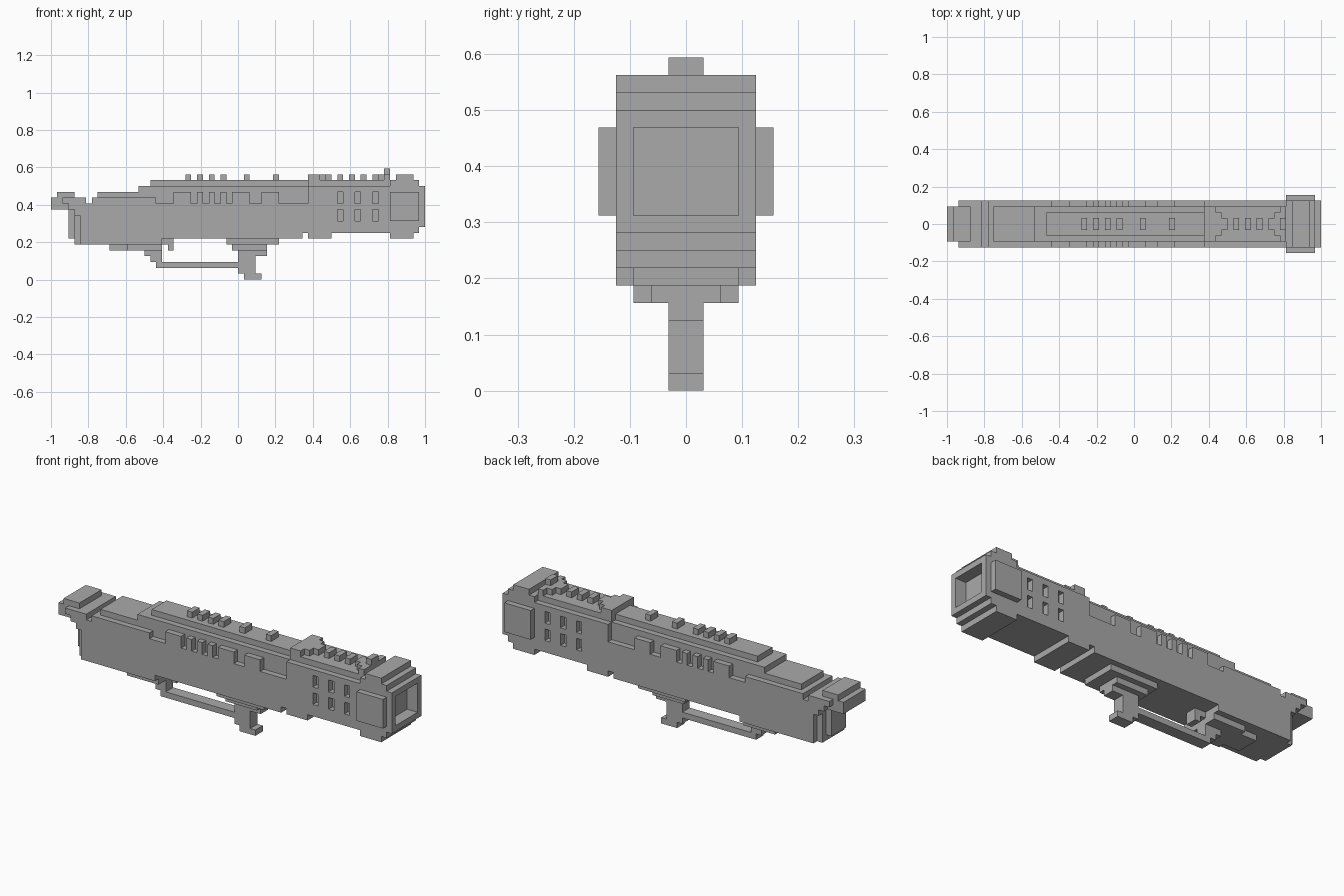
import bpy
import bmesh

UNIT = 1 / 32  # one block of the grid

old = bpy.data.objects.get("Cube")
if old:
    bpy.data.objects.remove(old, do_unlink=True)

grey = bpy.data.materials.new("plain grey")
grey.use_nodes = True
colour = (0.4, 0.4, 0.4, 1)
grey.diffuse_color = colour
grey.node_tree.nodes["Principled BSDF"].inputs["Base Color"].default_value = colour


def prism(name, profile, half, centre=0):
    """Extrude a side profile (x, z) across y, centred on the given y."""
    bm = bmesh.new()
    verts = [bm.verts.new((x * UNIT, (centre - half) * UNIT, z * UNIT)) for x, z in profile]
    face = bm.faces.new(verts)
    result = bmesh.ops.extrude_face_region(bm, geom=[face])
    moved = [v for v in result["geom"] if isinstance(v, bmesh.types.BMVert)]
    bmesh.ops.translate(bm, verts=moved, vec=(0, 2 * half * UNIT, 0))
    bmesh.ops.recalc_face_normals(bm, faces=bm.faces[:])
    mesh = bpy.data.meshes.new(name)
    bm.to_mesh(mesh)
    bm.free()
    mesh.materials.append(grey)
    obj = bpy.data.objects.new(name, mesh)
    bpy.context.scene.collection.objects.link(obj)
    return obj


def box(name, left, right, bottom, top, half, centre=0):
    corners = [(left, bottom), (right, bottom), (right, top), (left, top)]
    return prism(name, corners, half, centre)


def cut(target, cutter):
    mod = target.modifiers.new(cutter.name, "BOOLEAN")
    mod.operation = "DIFFERENCE"
    mod.solver = "EXACT"
    mod.object = cutter
    cutter.hide_render = True
    cutter.hide_viewport = True
    cutter.display_type = "WIRE"


# Main body: stepped underside, then the notched upper edge from front to rear
underside = [(-30, 13), (-29, 13), (-29, 12), (-28, 12), (-28, 11), (-27, 11),
             (-27, 6), (-13, 6), (-13, 7), (11, 7), (11, 8), (12, 8), (12, 7),
             (16, 7), (16, 8), (26, 8), (26, 16), (12, 16), (12, 13)]
notched_edge = []
for left, right in [(4, 7), (-1, 2), (-3, -2), (-5, -4), (-7, -6), (-11, -8)]:
    notched_edge += [(right, 13), (right, 15), (left, 15), (left, 13)]
rear_edge = [(-14, 13), (-14, 14), (-25, 14), (-25, 13), (-26, 13), (-26, 14), (-30, 14)]
body = prism("main_body", underside + notched_edge + rear_edge, 4)

# Vent windows on both sides
for x in (17, 20, 23):
    for z in (10, 13):
        for side in (-1, 1):
            cut(body, box("vent_cutter", x, x + 1, z, z + 2, 1, side * 4))

# Stepped top deck
box("rear_deck", -24, 12, 12, 15, 3)
box("middle_deck", -17, 12, 15, 16, 3)
box("upper_deck", -15, 12, 16, 17, 2)
box("front_deck", 12, 26, 16, 17, 3)

# Small blocks along the top
for x in (-9, -7, -5, -3, 1, 6, 17, 19, 21):
    box("top_block", x, x + 1, 17, 18, 1)

# Tapered raised ends of the front deck
for i in range(3):
    box("rear_taper", 12, 14 + i, 17, 18, 3 - i)
    box("front_taper", 25 - i, 26, 17, 18, 3 - i)
box("front_sight", 25, 26, 18, 19, 1)

# Muzzle block with square recess and side plates
muzzle = prism("muzzle", [(26, 7), (30, 7), (30, 8), (31, 8), (31, 9), (32, 9),
                          (32, 16), (31, 16), (31, 17), (30, 17), (30, 18),
                          (27, 18), (27, 17), (26, 17)], 4)
cut(muzzle, box("recess_cutter", 30, 33, 10, 15, 3))
for side in (-1, 1):
    box("muzzle_side_plate", 26, 31, 10, 15, 0.5, side * 4.5)

# Rear overhang and rounded rear end
box("rear_lip", -32, -27, 12, 14, 3)
box("rear_cap", -31, -28, 14, 15, 3)
box("rear_end_outer", -29, -27, 7, 12, 2)
box("rear_end_inner", -28, -27, 6, 12, 3)

# Lower rear plate and trigger
box("rear_plate", -19, -13, 5, 6, 3)
box("rear_plate_tip", -22, -19, 5, 6, 2)
prism("trigger", [(-13, 6), (-12, 6), (-12, 5), (-11, 5), (-11, 7), (-13, 7)], 1)

# Front grip mount
box("mount_plate", -2, 7, 6, 7, 3)
box("mount_step", -1, 5, 5, 6, 2)

# Guard bar with stepped rear end, and front grip with foot
prism("guard_bar", [(-14, 2), (0, 2), (0, 3), (-13, 3), (-13, 5), (-16, 5),
                    (-16, 4), (-15, 4), (-15, 3), (-14, 3)], 1)
prism("front_grip", [(0, 1), (1, 1), (1, 0), (4, 0), (4, 1), (3, 1),
                     (3, 4), (5, 4), (5, 5), (0, 5)], 1)
